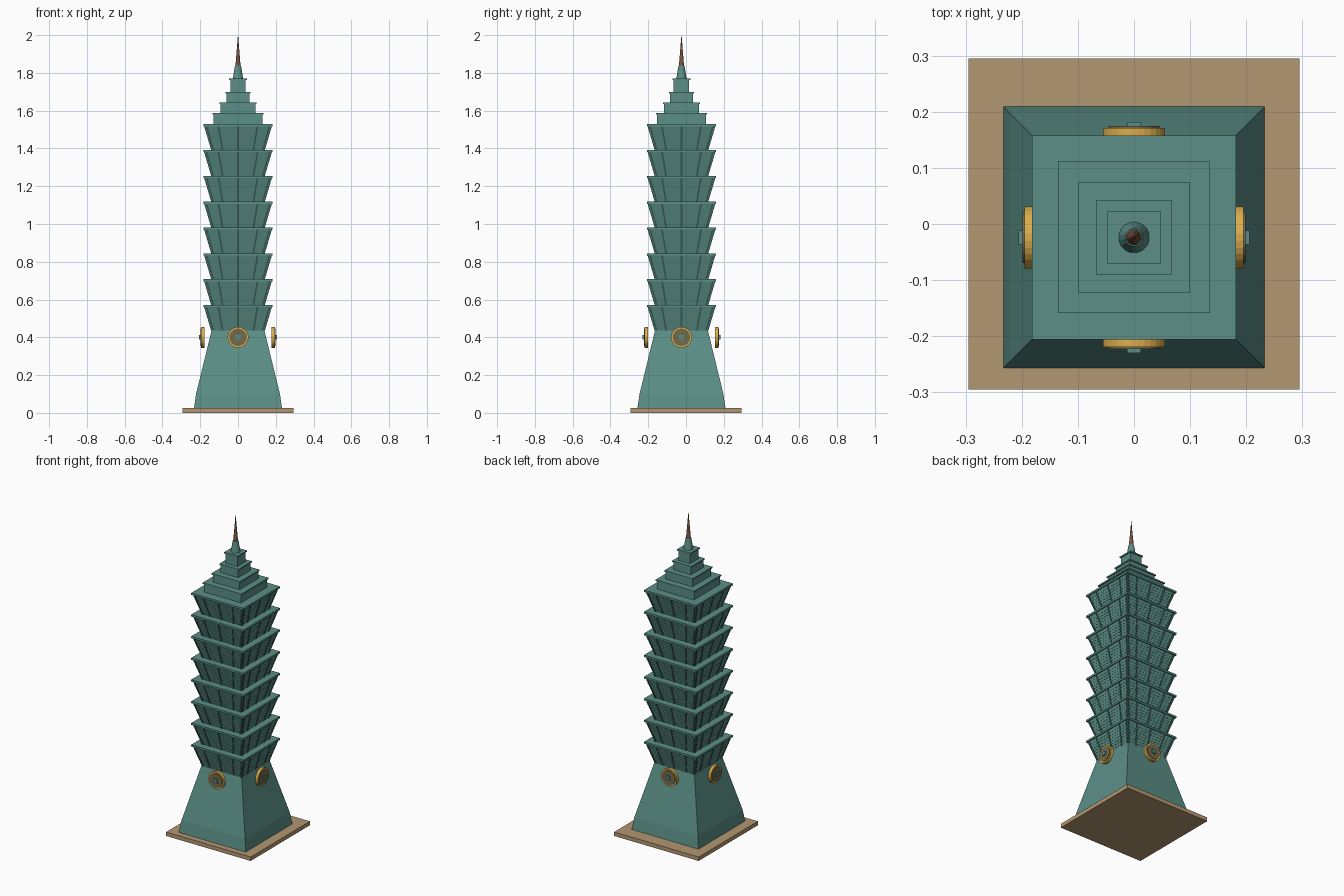
import bpy, bmesh, math
from mathutils import Matrix, Vector

cube = bpy.data.objects.get("Cube")
if cube:
    bpy.data.objects.remove(cube, do_unlink=True)

CY = -0.024  # tower axis sits slightly forward of the plinth centre


def material(name, rgb):
    m = bpy.data.materials.new(name)
    m.use_nodes = True
    m.diffuse_color = (*rgb, 1)
    m.node_tree.nodes["Principled BSDF"].inputs["Base Color"].default_value = (*rgb, 1)
    return m


TEAL = material("teal stone", (0.105, 0.275, 0.238))
DARK = material("dark green mullion", (0.045, 0.12, 0.103))
TAN = material("tan paving", (0.45, 0.31, 0.168))
GOLD = material("gold", (0.72, 0.42, 0.07))
BRONZE = material("dull bronze", (0.17, 0.145, 0.075))
COPPER = material("copper spire", (0.19, 0.09, 0.05))


def finish(name, bm, mat, y=CY):
    bmesh.ops.recalc_face_normals(bm, faces=bm.faces)
    mesh = bpy.data.meshes.new(name)
    bm.to_mesh(mesh)
    bm.free()
    mesh.materials.append(mat)
    ob = bpy.data.objects.new(name, mesh)
    ob.location.y = y
    bpy.context.collection.objects.link(ob)
    return ob


def loft(bm, profile, sides=4, matrix=Matrix()):
    """Stack of regular rings (radius, height), capped; squares use half widths."""
    rings = []
    k = math.sqrt(2) if sides == 4 else 1
    turn = math.pi / sides
    for r, z in profile:
        rings.append([bm.verts.new(matrix @ Vector((
            r * k * math.cos(turn + math.tau * i / sides),
            r * k * math.sin(turn + math.tau * i / sides), z))) for i in range(sides)])
    for a, b in zip(rings, rings[1:]):
        for i in range(sides):
            j = (i + 1) % sides
            bm.faces.new((a[i], a[j], b[j], b[i]))
    bm.faces.new(rings[0])
    bm.faces.new(rings[-1])


def block(bm, centre, size, matrix=Matrix()):
    bmesh.ops.create_cube(bm, size=1, matrix=matrix @ Matrix.Translation(centre)
                          @ Matrix.Diagonal((*size, 1)))


def bar(bm, a, b, width, depth, matrix):
    """Straight bar with its width along x, leaning from a to b on the front wall."""
    lo, hi = [[bm.verts.new(matrix @ (Vector(p) + Vector((sx * width / 2, sy * depth / 2, 0))))
               for sx, sy in ((-1, -1), (1, -1), (1, 1), (-1, 1))] for p in (a, b)]
    bm.faces.new(lo)
    bm.faces.new(hi)
    for i in range(4):
        j = (i + 1) % 4
        bm.faces.new((lo[i], lo[j], hi[j], hi[i]))


SIDES = [Matrix.Rotation(i * math.pi / 2, 4, 'Z') for i in range(4)]

# Plinth and tapering podium
bm = bmesh.new()
block(bm, (0, 0, 0.0125), (0.59, 0.59, 0.025))
finish("plinth", bm, TAN, 0)
bm = bmesh.new()
loft(bm, [(0.233, 0.025), (0.222, 0.1), (0.14, 0.436)])
finish("podium", bm, TEAL)

# Eight flared modules: wall, thin floor ribs, mullions and top rim
BOTTOM, PITCH, COUNT = 0.435, 0.1367, 8
LOW, HIGH, FLOORS = 0.138, 0.175, 8
walls, ribs, mullions, rims = [bmesh.new() for _ in range(4)]
for n in range(COUNT):
    z0 = BOTTOM + n * PITCH
    z1 = z0 + PITCH
    zr = z1 - 0.012
    loft(walls, [(LOW, z0), (HIGH, zr)])
    loft(rims, [(0.182, zr), (0.182, z1)])
    for f in range(1, FLOORS):
        t = f / FLOORS
        z = z0 + (zr - z0) * t
        r = LOW + (HIGH - LOW) * t + 0.001
        loft(ribs, [(r - 0.0007, z - 0.0025), (r + 0.0007, z + 0.0025)])
    for side in SIDES:
        for u in (-0.95, -0.59, 0, 0.59, 0.95):
            bar(mullions, (u * LOW, -LOW, z0), (u * HIGH, -HIGH, zr), 0.009, 0.008, side)
finish("module_walls", walls, TEAL)
finish("floor_ribs", ribs, TEAL)
finish("mullions", mullions, DARK)
finish("module_rims", rims, TEAL)

# Stepped crown, each tier with a thin cornice
bm = bmesh.new()
z = BOTTOM + COUNT * PITCH
for half, top in ((0.135, 1.588), (0.099, 1.643), (0.067, 1.7), (0.047, 1.77)):
    loft(bm, [(half - 0.006, z - 0.002), (half - 0.006, top - 0.008),
              (half, top - 0.008), (half, top)])
    z = top
finish("crown_tiers", bm, TEAL)

# Spire on a round tapering foot
bm = bmesh.new()
loft(bm, [(0.028, 1.768), (0.016, 1.84)], 16)
finish("spire_foot", bm, TEAL)
bm = bmesh.new()
loft(bm, [(0.014, 1.838), (0.0005, 2.0)], 12)
finish("spire", bm, COPPER)

# Round medallions standing off each side of the podium
rims, discs, bosses = [bmesh.new() for _ in range(3)]
for side in SIDES:
    place = side @ Matrix.Translation((0, 0, 0.4)) @ Matrix.Rotation(math.pi / 2, 4, 'X')
    loft(rims, [(0.0555, 0.177), (0.0555, 0.195)], 28, place)
    loft(discs, [(0.046, 0.19), (0.046, 0.199)], 28, place)
    block(bosses, (0, 0, 0.193), (0.025, 0.025, 0.025), place)
finish("medallion_rims", rims, GOLD)
finish("medallion_discs", discs, BRONZE)
finish("medallion_bosses", bosses, TEAL)
